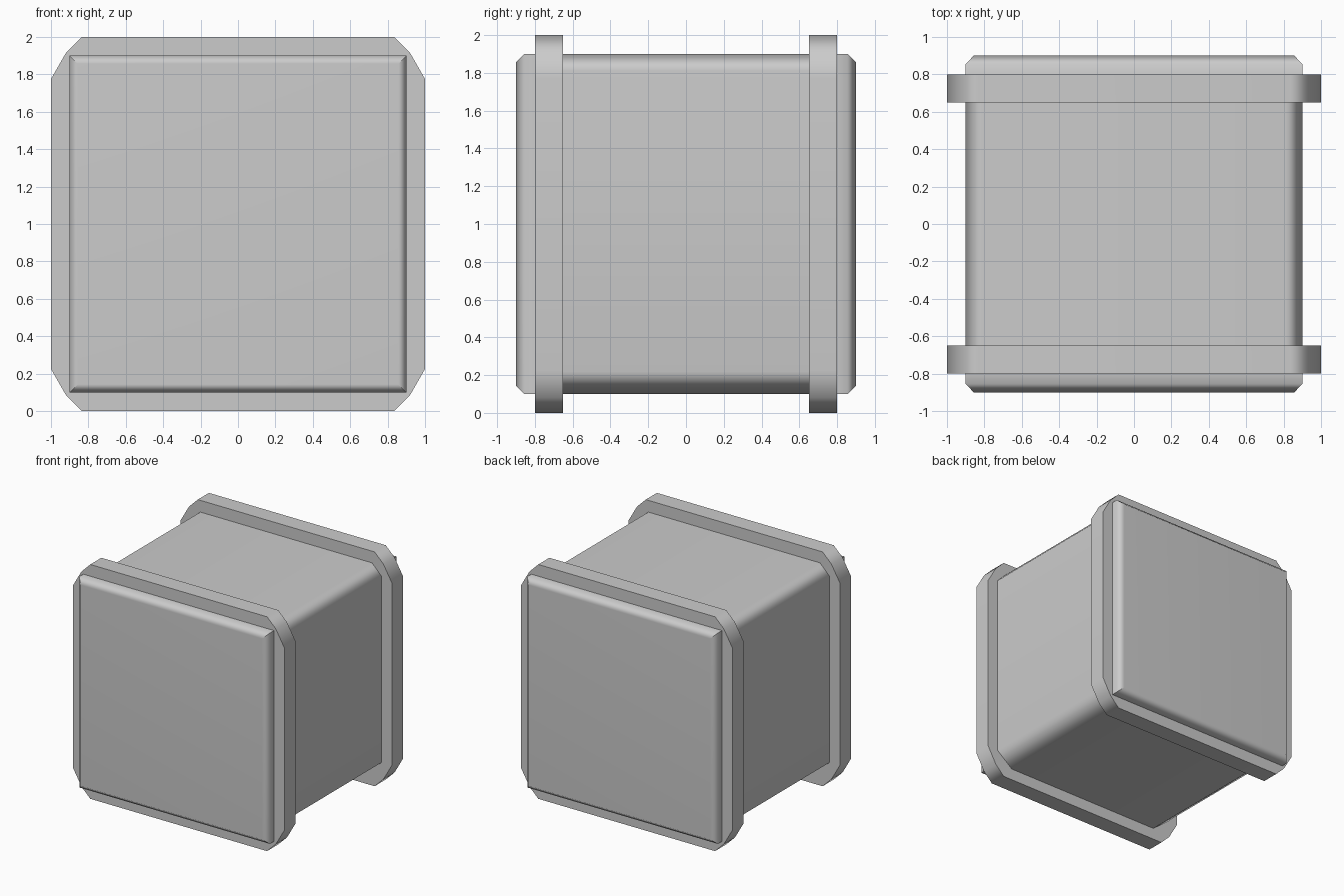
import bpy, bmesh, math

if "Cube" in bpy.data.objects:
    bpy.data.objects.remove(bpy.data.objects["Cube"])


def mirror_x(right):
    """Close a right-hand outline (bottom to top) with its mirror image."""
    return right + [(-x, z) for x, z in reversed(right)]


def loft(name, sections):
    """Skin matching (x, z) outlines placed along y, with capped ends."""
    bm = bmesh.new()
    rings = [[bm.verts.new((x, y, z)) for x, z in outline] for y, outline in sections]
    for a, b in zip(rings, rings[1:]):
        n = len(a)
        for i in range(n):
            j = (i + 1) % n
            bm.faces.new((a[i], a[j], b[j], b[i]))
    bm.faces.new(rings[0])
    bm.faces.new(rings[-1])
    bmesh.ops.recalc_face_normals(bm, faces=bm.faces)
    mesh = bpy.data.meshes.new(name)
    bm.to_mesh(mesh)
    bm.free()
    obj = bpy.data.objects.new(name, mesh)
    bpy.context.collection.objects.link(obj)
    # soft chamfers next to flat main faces
    bpy.ops.object.select_all(action='DESELECT')
    obj.select_set(True)
    bpy.context.view_layer.objects.active = obj
    bpy.ops.object.shade_smooth_by_angle(angle=math.radians(55))
    mod = obj.modifiers.new("Weighted normals", 'WEIGHTED_NORMAL')
    mod.keep_sharp = True
    return obj


def square(h):
    return mirror_x([(h, 1 - h), (h, 1 + h)])


# central body with chamfered long edges
body = mirror_x([(0.75, 0.1), (0.9, 0.22), (0.9, 1.81), (0.81, 1.9)])
loft("crate_body", [(-0.68, body), (0.68, body)])

# raised bands and bevelled end panels, front and back
band = mirror_x([(0.835, 0), (0.918, 0.082), (1, 0.225),
                 (1, 1.775), (0.918, 1.918), (0.835, 2)])
for side, s in (("front", -1), ("back", 1)):
    loft(side + "_band", [(s * 0.65, band), (s * 0.8, band)])
    loft(side + "_panel", [(s * 0.78, square(0.9)), (s * 0.855, square(0.9)),
                           (s * 0.9, square(0.857))])
